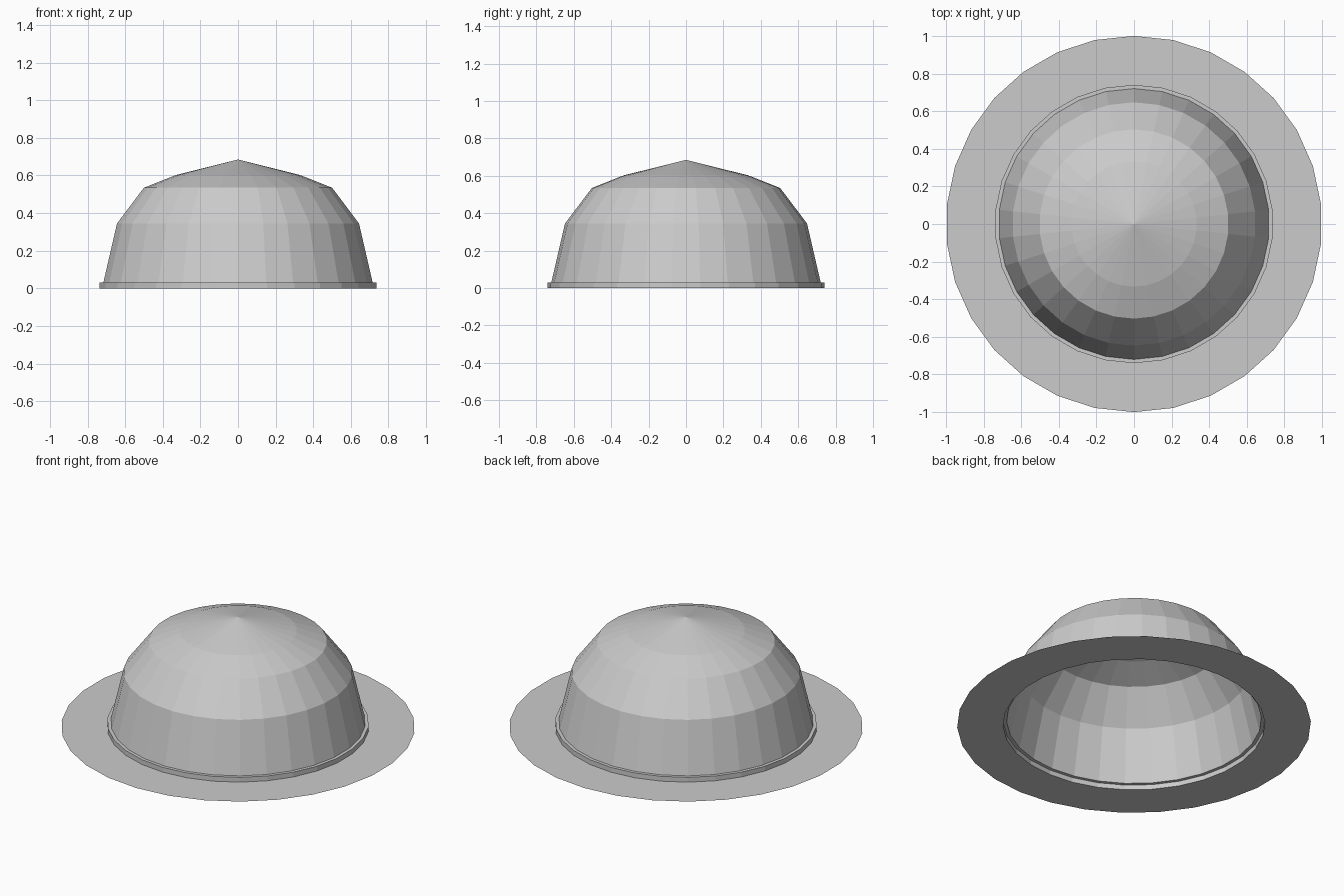
import bpy, bmesh
from math import sin, cos, tau

if "Cube" in bpy.data.objects:
    bpy.data.objects.remove(bpy.data.objects["Cube"])

SIDES = 30


def revolve(name, profile):
    """Flat-shaded open shell turned around z from (radius, height) points."""
    bm = bmesh.new()
    rings = []
    for r, z in profile:
        if r == 0:
            rings.append([bm.verts.new((0, 0, z))] * SIDES)
        else:
            rings.append([bm.verts.new((-r * sin(tau * i / SIDES), r * cos(tau * i / SIDES), z))
                          for i in range(SIDES)])
    for a, b in zip(rings, rings[1:]):
        for i in range(SIDES):
            j = (i + 1) % SIDES
            corners = [a[i], a[j], b[j], b[i]]
            bm.faces.new(list(dict.fromkeys(corners)))
    mesh = bpy.data.meshes.new(name)
    bm.to_mesh(mesh)
    bm.free()
    obj = bpy.data.objects.new(name, mesh)
    bpy.context.collection.objects.link(obj)
    return obj


# Hat: flat thin brim, low band step, faceted hollow crown with a pointed top
revolve("hat", [(1.0, 0), (0.74, 0), (0.74, 0.03), (0.72, 0.03),
                (0.647, 0.345), (0.503, 0.535), (0.333, 0.602), (0, 0.685)])
